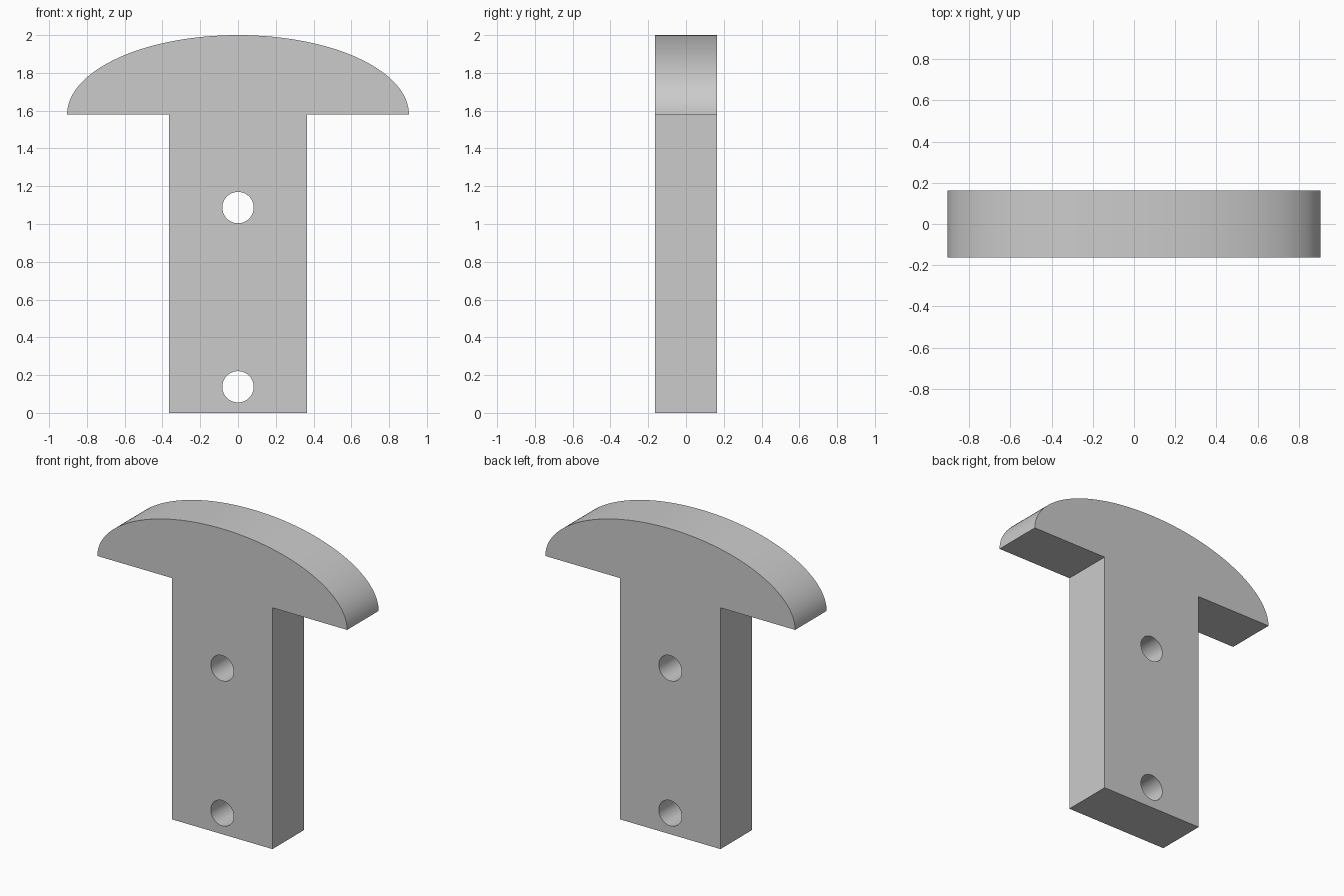
import bpy, bmesh
from math import sin, cos, pi, radians

if "Cube" in bpy.data.objects:
    bpy.data.objects.remove(bpy.data.objects["Cube"])

HALF_DEPTH = 0.163
STEM_W = 0.364
HEAD_W, HEAD_Z, TOP = 0.905, 1.58, 2.0
HOLE_R = 0.083


def arc(cx, cy, rx, ry, start, end, n):
    return [(cx + rx * cos(start + (end - start) * i / n),
             cy + ry * sin(start + (end - start) * i / n)) for i in range(n + 1)]


def add_loop(curve, pts):
    spline = curve.splines.new('POLY')
    spline.points.add(len(pts) - 1)
    for p, (x, y) in zip(spline.points, pts):
        p.co = (x, y, 0, 1)
    spline.use_cyclic_u = True


# Flat profile: straight stem under a half-ellipse head, with two round holes
curve = bpy.data.curves.new("mushroom_bracket", 'CURVE')
curve.dimensions = '2D'
curve.fill_mode = 'BOTH'
curve.extrude = HALF_DEPTH
head = arc(0, HEAD_Z, HEAD_W, TOP - HEAD_Z, 0, pi, 64)
add_loop(curve, [(-STEM_W, 0), (STEM_W, 0), (STEM_W, HEAD_Z)] + head + [(-STEM_W, HEAD_Z)])
for z in (0.138, 1.087):
    add_loop(curve, arc(0, z, HOLE_R, HOLE_R, 0, 2 * pi, 48)[:-1])

# Stand the plate upright and turn it into a clean closed mesh
plate = bpy.data.objects.new("mushroom_bracket", curve)
bpy.context.collection.objects.link(plate)
plate.rotation_euler.x = radians(90)
bpy.context.view_layer.objects.active = plate
plate.select_set(True)
bpy.ops.object.convert(target='MESH')
bpy.ops.object.transform_apply(location=False, rotation=True, scale=False)
plate = bpy.context.object

bm = bmesh.new()
bm.from_mesh(plate.data)
bmesh.ops.remove_doubles(bm, verts=bm.verts, dist=1e-4)
bmesh.ops.recalc_face_normals(bm, faces=bm.faces)
bm.to_mesh(plate.data)
bm.free()

bpy.ops.object.shade_smooth_by_angle(angle=radians(30))
